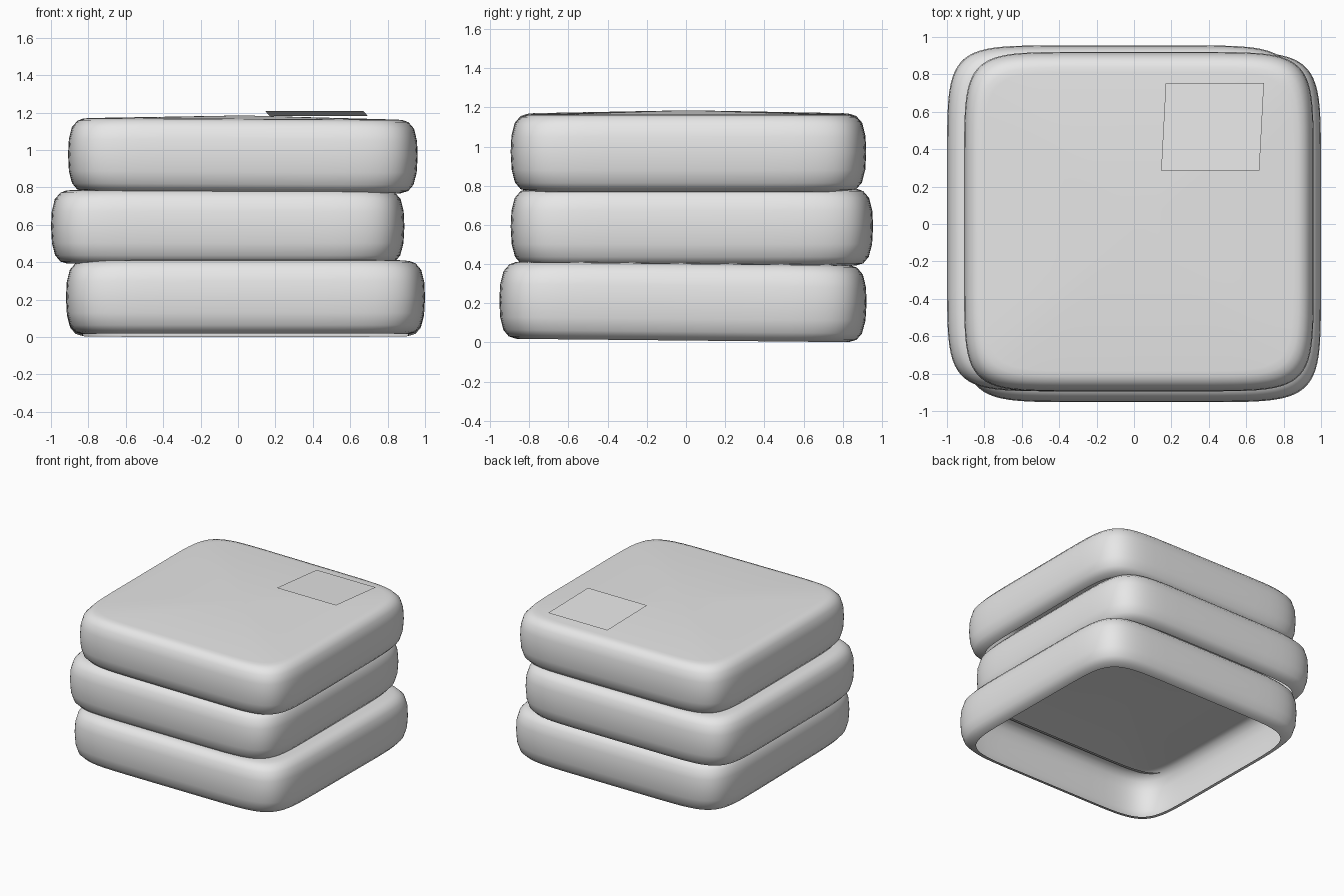
import bpy, bmesh, math

cube = bpy.data.objects.get("Cube")
if cube:
    bpy.data.objects.remove(cube, do_unlink=True)

grey = bpy.data.materials.new("light_grey")
grey.use_nodes = True
grey.diffuse_color = (0.8, 0.8, 0.8, 1)
grey.node_tree.nodes["Principled BSDF"].inputs["Base Color"].default_value = (0.8, 0.8, 0.8, 1)

SIDES = 72
POWER = 2 / 7.6
# wall section from the open rim up to the lid: (inset, height)
SECTION = [(0.09, 0.0), (0.05, 0.012), (0.022, 0.045), (0.005, 0.11), (0, 0.2),
           (0.004, 0.28), (0.02, 0.345), (0.05, 0.38), (0.08, 0.391), (0.11, 0.394)]


def finish(name, bm):
    mesh = bpy.data.meshes.new(name)
    bm.to_mesh(mesh)
    bm.free()
    mesh.materials.append(grey)
    obj = bpy.data.objects.new(name, mesh)
    bpy.context.collection.objects.link(obj)
    return obj


def squircle(angle, rx, ry):
    c, s = math.cos(angle), math.sin(angle)
    return (math.copysign(abs(c) ** POWER, c) * rx,
            math.copysign(abs(s) ** POWER, s) * ry)


def cushion(name, x0, x1, y0, y1, z, tilt_x=0, tilt_y=0):
    """Rounded square shell with a slightly domed lid and an open underside."""
    bm = bmesh.new()
    rx, ry = (x1 - x0) / 2, (y1 - y0) / 2
    rings = []
    for inset, h in SECTION:
        ring = []
        for i in range(SIDES):
            x, y = squircle(math.tau * (i + 0.5) / SIDES, rx - inset, ry - inset)
            ring.append(bm.verts.new((x, y, h)))
        rings.append(ring)
    for low, high in zip(rings, rings[1:]):
        for i in range(SIDES):
            j = (i + 1) % SIDES
            bm.faces.new((low[i], low[j], high[j], high[i]))
    peak = bm.verts.new((0, 0, 0.412))
    for i in range(SIDES):
        bm.faces.new((rings[-1][i], rings[-1][(i + 1) % SIDES], peak))
    for f in bm.faces:
        f.smooth = True
    obj = finish(name, bm)
    obj.location = ((x0 + x1) / 2, (y0 + y1) / 2, z)
    obj.rotation_euler = (tilt_x, tilt_y, 0)


# three cushions stacked slightly out of line
cushion("bottom_cushion", -0.92, 1.0, -0.955, 0.92, 0.01, tilt_x=-0.01)
cushion("middle_cushion", -1.0, 0.89, -0.895, 0.955, 0.392)
cushion("top_cushion", -0.91, 0.96, -0.895, 0.92, 0.773, tilt_y=0.005)

# loose flat tag resting on the lid
bm = bmesh.new()
corners = [(0.145, 0.285, 1.209), (0.67, 0.285, 1.209),
           (0.695, 0.755, 1.181), (0.17, 0.755, 1.181)]
bm.faces.new([bm.verts.new(c) for c in corners])
finish("tag", bm)
